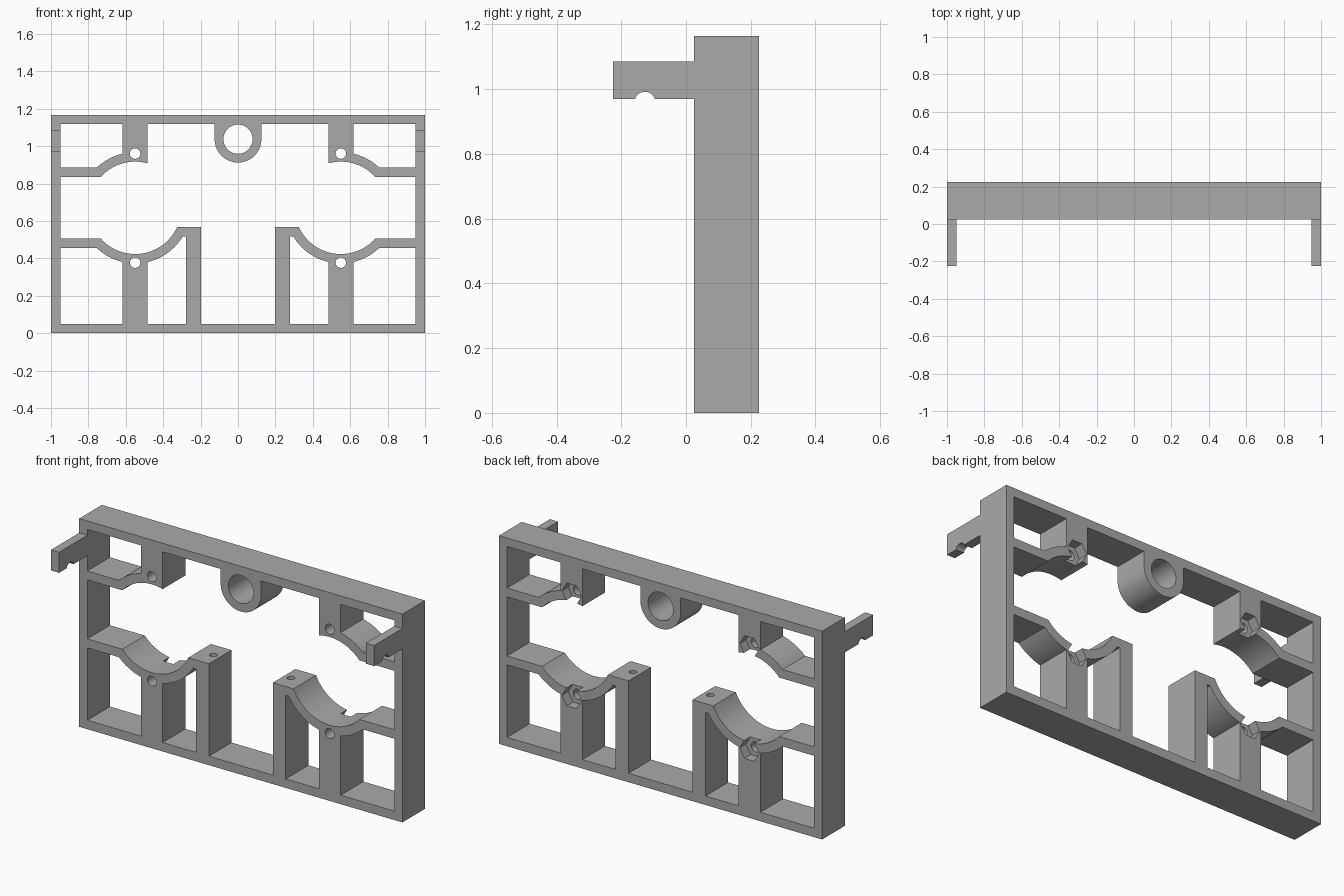
import bpy, bmesh
from math import sin, cos, acos, asin, pi, radians
from mathutils import Vector

cube = bpy.data.objects.get("Cube")
if cube:
    bpy.data.objects.remove(cube, do_unlink=True)

grey = bpy.data.materials.new("plain_grey")
grey.use_nodes = True
grey.diffuse_color = (0.4, 0.4, 0.4, 1)
grey.node_tree.nodes["Principled BSDF"].inputs["Base Color"].default_value = (0.4, 0.4, 0.4, 1)


def arc(cx, cz, r, a, b, n=20):
    """Points on an arc from angle a to angle b."""
    return [(cx + r * cos(a + (b - a) * i / n), cz + r * sin(a + (b - a) * i / n))
            for i in range(n + 1)]


def circle(cx, cz, r, n=32):
    return arc(cx, cz, r, 0, 2 * pi, n)[:-1]


def flip(loop):
    return [(-x, z) for x, z in loop]


def extruded(name, loops, place, depth):
    """Fill an outline with its inner loops, then extrude it into a solid."""
    bm = bmesh.new()
    for loop in loops:
        vs = [bm.verts.new(place(*p)) for p in loop]
        for a, b in zip(vs, vs[1:] + vs[:1]):
            bm.edges.new((a, b))
    bmesh.ops.triangle_fill(bm, use_beauty=True, edges=bm.edges[:])
    new = bmesh.ops.extrude_face_region(bm, geom=bm.faces[:])
    bmesh.ops.translate(bm, vec=Vector(depth),
                        verts=[g for g in new["geom"] if isinstance(g, bmesh.types.BMVert)])
    bmesh.ops.recalc_face_normals(bm, faces=bm.faces[:])
    mesh = bpy.data.meshes.new(name)
    bm.to_mesh(mesh)
    bm.free()
    obj = bpy.data.objects.new(name, mesh)
    bpy.context.collection.objects.link(obj)
    mesh.materials.append(grey)
    return obj


# Main dimensions
FRONT, BACK, HEIGHT, WALL = 0.025, 0.225, 1.165, 0.05
TOP, SIDE = HEIGHT - 0.048, 1 - WALL
SX, SZ, RI, RO = 0.55, 0.67, 0.247, 0.297      # bearing saddle
BAR_IN, BAR_OUT = 0.165, 0.215                 # bar faces from saddle centre
POST_A, POST_B = 0.484, 0.618                  # saddle post
INNER_A, INNER_B, INNER_TOP = 0.198, 0.278, 0.567
RING_Z, RING_R = 1.037, 0.125

# Right half of the central opening, from the ring's bottom to the floor
half = arc(0, RING_Z, RING_R, -pi / 2, 0)
half += [(RING_R, TOP), (POST_A, TOP)]
half += arc(SX, SZ, RI, acos((POST_A - SX) / RI), asin(BAR_IN / RI))
half += [(SIDE, SZ + BAR_IN), (SIDE, SZ - BAR_IN)]
half += arc(SX, SZ, RI, -asin(BAR_IN / RI), asin((SZ - INNER_TOP) / RI) - pi, 32)
half += [(INNER_A, INNER_TOP), (INNER_A, WALL)]
opening = half + flip(half[:0:-1])

# Pockets beside the saddles
bar_a, post_a = asin(BAR_OUT / RO), acos((POST_B - SX) / RO)
upper = [(POST_B, TOP), (SIDE, TOP), (SIDE, SZ + BAR_OUT)] + arc(SX, SZ, RO, bar_a, post_a)
lower = [(POST_B, WALL), (SIDE, WALL), (SIDE, SZ - BAR_OUT)] + arc(SX, SZ, RO, -bar_a, -post_a)
ledge = INNER_TOP - WALL
inner = [(INNER_B, WALL), (POST_A, WALL)]
inner += arc(SX, SZ, RO, -acos((POST_A - SX) / RO), asin((SZ - ledge) / RO) - pi)
inner += [(INNER_B, ledge)]

BOLTS = (0.377, 0.96)
cells = [upper, lower, inner] + [circle(SX, z, 0.028) for z in BOLTS]
outline = [(-1, 0), (1, 0), (1, HEIGHT), (-1, HEIGHT)]
loops = [outline, opening, circle(0, RING_Z, 0.078, 48)] + cells + [flip(c) for c in cells]
frame = extruded("frame", loops, lambda x, z: (x, FRONT, z), (0, BACK - FRONT, 0))

# Hexagonal nut recesses at the back and dowel holes in the inner posts
cutters = []
for s in (1, -1):
    for z in BOLTS:
        cutters.append(extruded("nut_cutter", [circle(s * SX, z, 0.06, 6)],
                                lambda x, v: (x, BACK - 0.055, v), (0, 0.1, 0)))
    cutters.append(extruded("dowel_cutter", [circle(s * 0.24, 0.125, 0.02, 24)],
                            lambda x, y: (x, y, INNER_TOP - 0.15), (0, 0, 0.2)))
bpy.context.view_layer.objects.active = frame
for c in cutters:
    mod = frame.modifiers.new("cut", "BOOLEAN")
    mod.operation, mod.solver, mod.object = "DIFFERENCE", "EXACT", c
    bpy.ops.object.modifier_apply(modifier=mod.name)
for c in cutters:
    bpy.data.objects.remove(c, do_unlink=True)

# Hook arms at the front, each notched underneath
dip = asin(0.01 / 0.032)
arm = [(FRONT, 0.97), (FRONT, 1.085), (-0.225, 1.085), (-0.225, 0.97)]
arm += arc(-0.127, 0.96, 0.032, pi - dip, dip, 16)
parts = [frame]
for name, x in (("left_arm", SIDE), ("right_arm", -1)):
    parts.append(extruded(name, [arm], lambda y, z: (x, y, z), (WALL, 0, 0)))

bpy.ops.object.select_all(action="DESELECT")
for p in parts:
    p.select_set(True)
bpy.ops.object.shade_smooth_by_angle(angle=radians(30))
